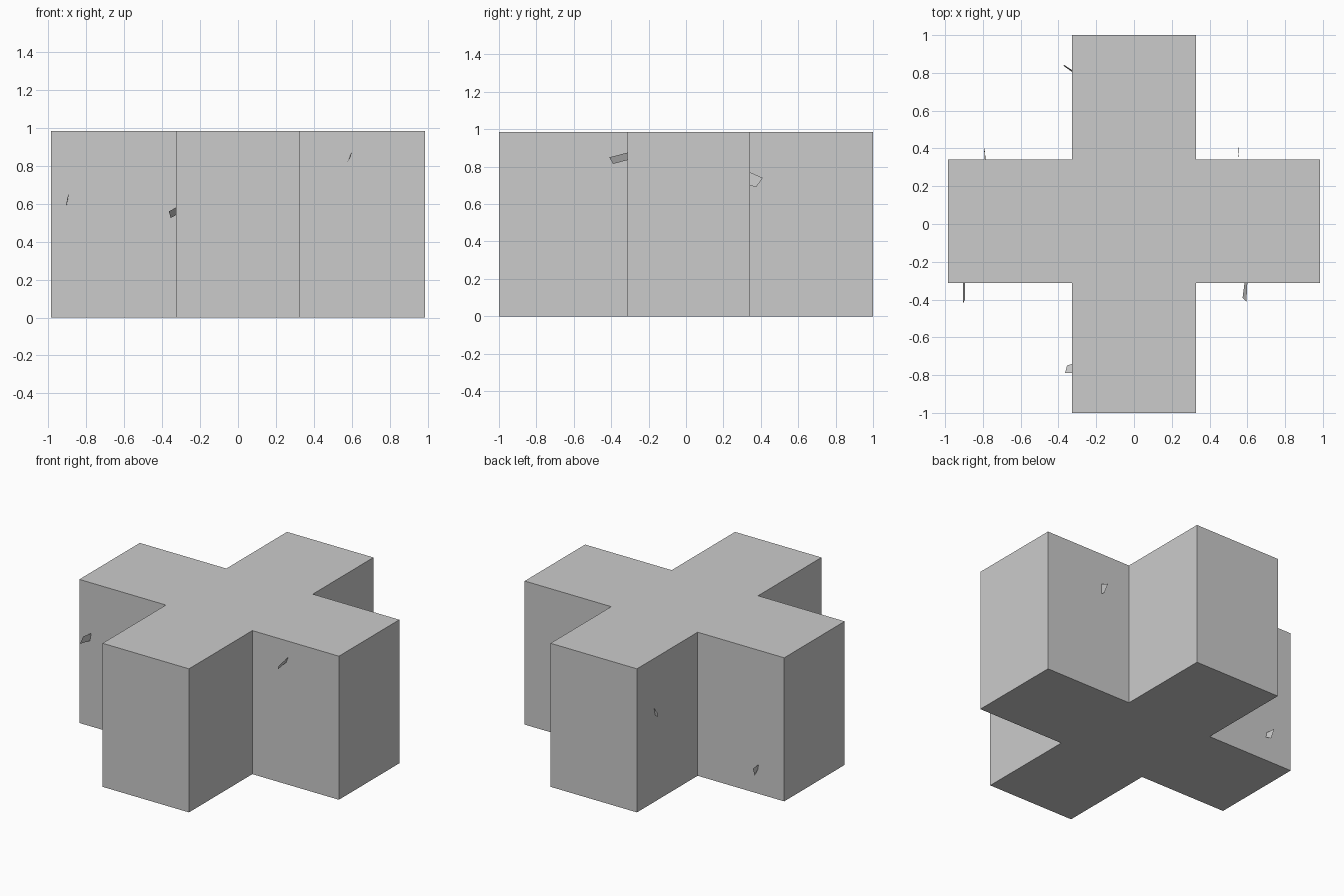
import bpy
import bmesh

cube = bpy.data.objects.get("Cube")
if cube:
    bpy.data.objects.remove(cube, do_unlink=True)

# One plain grey for everything
grey = bpy.data.materials.new("plain_grey")
grey.use_nodes = True
colour = (0.6, 0.6, 0.6, 1.0)
grey.diffuse_color = colour
grey.node_tree.nodes["Principled BSDF"].inputs["Base Color"].default_value = colour

HEIGHT = 0.985
SIDE = 0.985            # reach of the side arms
END = 1.0               # reach of the front and back arms
HALF = 0.328            # half width of the front and back arms
FRONT, BACK = -0.313, 0.342   # front and back walls of the side arms


def make_object(name, bm):
    mesh = bpy.data.meshes.new(name)
    bm.to_mesh(mesh)
    bm.free()
    mesh.materials.append(grey)
    obj = bpy.data.objects.new(name, mesh)
    bpy.context.collection.objects.link(obj)
    return obj


def add_face(bm, points):
    return bm.faces.new([bm.verts.new(p) for p in points])


# Cross-shaped block: right half of the outline, mirrored and extruded
half = [(HALF, -END), (HALF, FRONT), (SIDE, FRONT),
        (SIDE, BACK), (HALF, BACK), (HALF, END)]
outline = half + [(-x, y) for x, y in reversed(half)]
bm = bmesh.new()
base = add_face(bm, [(x, y, 0) for x, y in outline])
top = bmesh.ops.extrude_face_region(bm, geom=[base], use_keep_orig=True)
bmesh.ops.translate(bm, vec=(0, 0, HEIGHT),
                    verts=[v for v in top["geom"] if isinstance(v, bmesh.types.BMVert)])
bmesh.ops.recalc_face_normals(bm, faces=bm.faces)
make_object("cross_block", bm)

# Small thin flakes sticking out of the walls
flakes = {
    "front_right_flake": [(-0.905, FRONT, 0.585), (-0.895, FRONT, 0.64),
                          (-0.895, -0.40, 0.65), (-0.905, -0.42, 0.605)],
    "front_left_flake": [(0.585, FRONT, 0.835), (0.6, FRONT, 0.875),
                         (0.595, -0.41, 0.85), (0.575, -0.39, 0.815)],
    "back_left_flake": [(0.55, BACK, 0.70), (0.55, BACK, 0.77),
                        (0.555, 0.41, 0.74), (0.555, 0.375, 0.69)],
    "back_right_flake": [(-0.785, BACK, 0.165), (-0.79, BACK, 0.2),
                         (-0.795, 0.41, 0.2), (-0.79, 0.385, 0.14)],
    "front_arm_flake": [(-HALF, -0.79, 0.58), (-HALF, -0.74, 0.54),
                        (-0.355, -0.75, 0.525), (-0.365, -0.79, 0.56)],
    "back_arm_flake": [(-HALF, 0.815, 0.645), (-HALF, 0.805, 0.597),
                       (-0.37, 0.835, 0.60), (-0.375, 0.845, 0.635)],
}
for name, points in flakes.items():
    bm = bmesh.new()
    add_face(bm, points)
    make_object(name, bm)
